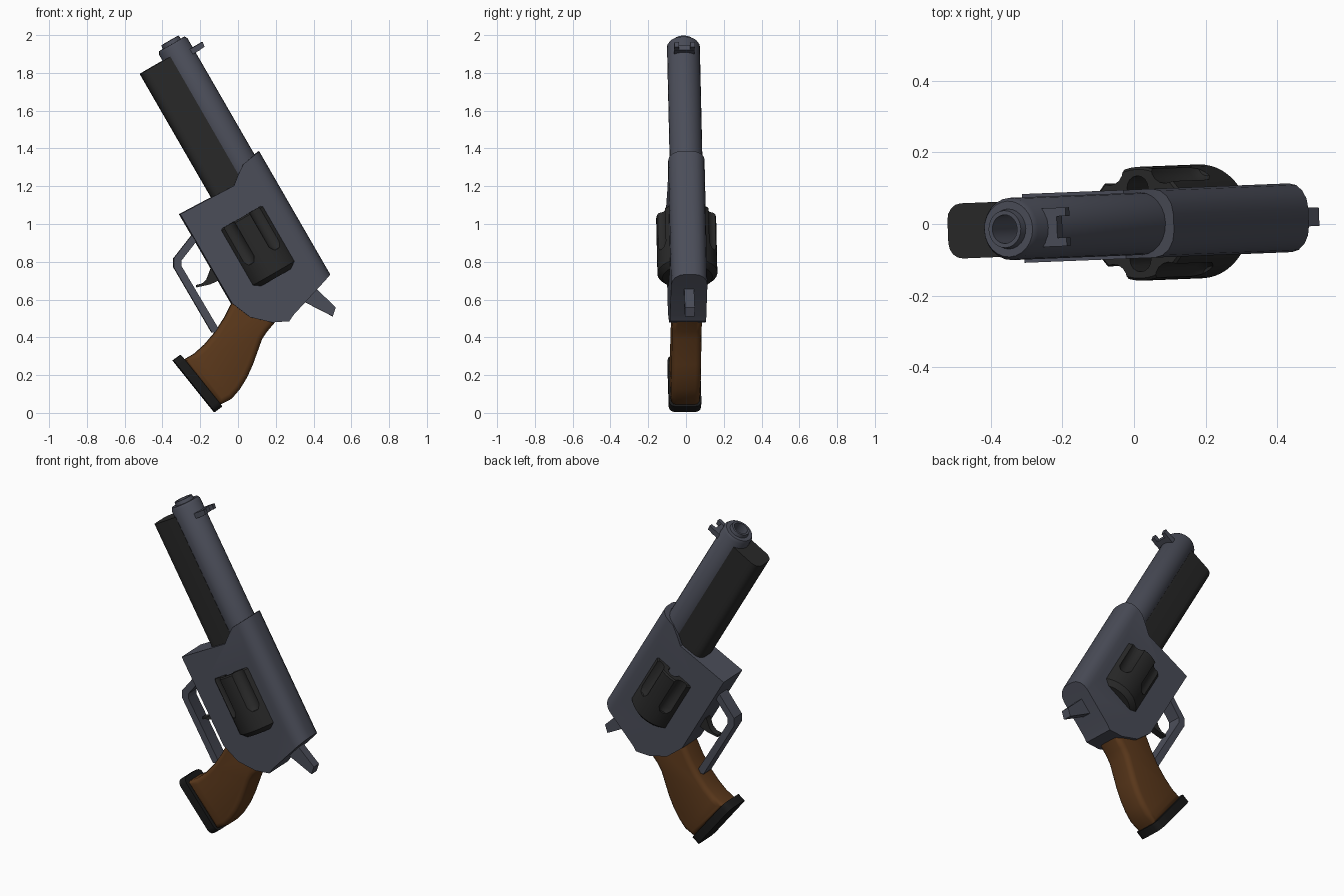
import bpy, bmesh
from math import sin, cos, pi, radians
from mathutils import Matrix

if "Cube" in bpy.data.objects:
    bpy.data.objects.remove(bpy.data.objects["Cube"])

# Local axes: GUN uses (along barrel, towards sights, sideways); FLAT uses (x, z, sideways)
YAW = Matrix.Rotation(0.04, 4, 'Z')
GUN = YAW @ Matrix(((-0.5, 0.866, 0, 0), (0, 0, 1, 0), (0.866, 0.5, 0, 0), (0, 0, 0, 1)))
FLAT = YAW @ Matrix(((1, 0, 0, 0), (0, 0, 1, 0), (0, 1, 0, 0), (0, 0, 0, 1)))


def material(name, r, g, b):
    m = bpy.data.materials.new(name)
    m.diffuse_color = (r, g, b, 1)
    m.use_nodes = True
    m.node_tree.nodes["Principled BSDF"].inputs["Base Color"].default_value = m.diffuse_color
    return m


STEEL = material("blued_steel", 0.07, 0.075, 0.1)
DARK = material("dark_steel", 0.022, 0.022, 0.022)
WOOD = material("wood", 0.105, 0.04, 0.011)
BLACK = material("black", 0.01, 0.01, 0.01)


def finish(name, bm, space, mat, angle=35):
    bm.transform(space)
    bmesh.ops.recalc_face_normals(bm, faces=bm.faces[:])
    me = bpy.data.meshes.new(name)
    bm.to_mesh(me)
    bm.free()
    me.materials.append(mat)
    me.shade_smooth()
    me.set_sharp_from_angle(angle=radians(angle))
    ob = bpy.data.objects.new(name, me)
    bpy.context.collection.objects.link(ob)
    return ob


def prism(name, pts, half, mat, space=GUN, bevel=0, segs=3, pick=None, centre=0):
    """Extrude a side profile to both sides, rounding the picked edges."""
    bm = bmesh.new()
    face = bm.faces.new([bm.verts.new((a, b, centre - half)) for a, b in pts])
    ext = bmesh.ops.extrude_face_region(bm, geom=[face])
    top = [v for v in ext["geom"] if isinstance(v, bmesh.types.BMVert)]
    bmesh.ops.translate(bm, verts=top, vec=(0, 0, 2 * half))
    bmesh.ops.recalc_face_normals(bm, faces=bm.faces[:])
    if bevel:
        edges = [e for e in bm.edges if pick(e.verts[0].co, e.verts[1].co)]
        bmesh.ops.bevel(bm, geom=edges, offset=bevel, segments=segs, profile=0.5,
                        affect='EDGES', clamp_overlap=True)
    return finish(name, bm, space, mat)


def add_lathe(bm, profile, t, y=0, n=32):
    """Revolve (position, radius) points about a line parallel to the barrel."""
    rings = []
    for s, r in profile:
        if r == 0:
            rings.append([bm.verts.new((s, t, y))] * n)
        else:
            rings.append([bm.verts.new((s, t + r * cos(2 * pi * i / n), y + r * sin(2 * pi * i / n)))
                          for i in range(n)])
    for a, b in zip(rings, rings[1:]):
        for i in range(n):
            j = (i + 1) % n
            bm.faces.new(list(dict.fromkeys((a[i], a[j], b[j], b[i]))))


def lathe(name, profile, t, mat, n=32):
    bm = bmesh.new()
    add_lathe(bm, profile, t, n=n)
    return finish(name, bm, GUN, mat)


def cut(ob, cutter):
    """Subtract the cutter, bake the result and drop the cutter."""
    cutter.hide_render = True
    mod = ob.modifiers.new("cut", 'BOOLEAN')
    mod.operation, mod.solver, mod.object = 'DIFFERENCE', 'EXACT', cutter
    dg = bpy.context.evaluated_depsgraph_get()
    me = bpy.data.meshes.new_from_object(ob.evaluated_get(dg))
    ob.modifiers.clear()
    ob.data = me
    me.shade_smooth()
    me.set_sharp_from_angle(angle=radians(35))
    bpy.data.objects.remove(cutter)


same_side = lambda a, b: abs(a.z - b.z) < 1e-4

# Frame with rounded top strap and cylinder window
frame = prism("frame", [(1.145, 0.789), (1.128, 0.679), (1.091, 0.626), (1.054, 0.579),
                        (1.066, 0.258), (0.519, 0.26), (0.408, 0.306), (0.326, 0.393),
                        (0.286, 0.475), (0.303, 0.509), (0.391, 0.789)], 0.096, STEEL,
              bevel=0.072, segs=4,
              pick=lambda a, b: same_side(a, b) and min(a.y, b.y) > 0.78)
cut(frame, prism("window_cutter", [(0.515, 0.368), (0.91, 0.368), (0.91, 0.69), (0.515, 0.69)],
                 0.3, STEEL))

# Barrel with muzzle ring and bore, and the lug beneath it
lathe("barrel", [(1.0, 0), (1.0, 0.087), (1.852, 0.087), (1.867, 0.078), (1.867, 0.056),
                 (1.888, 0.052), (1.888, 0.04), (1.75, 0.04), (1.75, 0)], 0.673, STEEL, 24)
prism("barrel_lug", [(1.03, 0.447), (1.814, 0.447), (1.814, 0.63), (1.03, 0.63)], 0.077, DARK,
      bevel=0.045, segs=4, pick=lambda a, b: same_side(a, b) and max(a.y, b.y) < 0.45)

# Cylinder: six flutes with chambers between them
AXIS = 0.53
cylinder = lathe("cylinder", [(0.522, 0), (0.522, 0.132), (0.548, 0.159), (0.882, 0.159),
                              (0.89, 0.152), (0.89, 0)], AXIS, DARK, 48)
bm = bmesh.new()
for k in range(6):
    f, c = k * pi / 3, k * pi / 3 + pi / 6
    add_lathe(bm, [(0.645, 0), (0.652, 0.028), (0.68, 0.044), (1.0, 0.044), (1.0, 0)],
              AXIS + 0.178 * cos(f), 0.178 * sin(f), 16)
    add_lathe(bm, [(0.6, 0), (0.6, 0.034), (1.0, 0.034), (1.0, 0)],
              AXIS + 0.1 * cos(c), 0.1 * sin(c), 16)
cut(cylinder, finish("cylinder_cutter", bm, GUN, DARK))
lathe("cylinder_pin", [(0.5, 0), (0.5, 0.025), (0.93, 0.025), (0.93, 0)], AXIS, DARK, 16)

# Front sight: base with two prongs
prism("front_sight_base", [(1.765, 0.72), (1.795, 0.72), (1.795, 0.788), (1.765, 0.788)],
      0.054, STEEL)
for side, name in ((-1, "left"), (1, "right")):
    prism("front_sight_prong_" + name,
          [(1.765, 0.74), (1.796, 0.74), (1.796, 0.818), (1.768, 0.814)],
          0.012, STEEL, centre=side * 0.042)

# Hammer and trigger
prism("hammer", [(0.30, 0.64), (0.336, 0.596), (0.501, 0.511), (0.517, 0.559),
                 (0.411, 0.66), (0.36, 0.72)], 0.026, STEEL, FLAT)
prism("trigger", [(-0.10, 0.78), (-0.146, 0.762), (-0.167, 0.707), (-0.19, 0.685), (-0.222, 0.677),
                  (-0.22, 0.664), (-0.146, 0.681), (-0.112, 0.697), (-0.06, 0.74)],
      0.02, DARK, FLAT)

# Trigger guard band
prism("trigger_guard", [(-0.20, 0.985), (-0.241, 0.947), (-0.342, 0.818), (-0.342, 0.771),
                        (-0.14, 0.425), (-0.095, 0.43), (-0.3, 0.776), (-0.3, 0.808),
                        (-0.216, 0.915), (-0.17, 0.95)], 0.04, STEEL, FLAT)

# Rounded wooden grip and its butt plate
prism("grip", [(0.0, 0.64), (-0.034, 0.58), (-0.072, 0.506), (-0.12, 0.43), (-0.177, 0.363),
               (-0.23, 0.315), (-0.289, 0.28), (-0.098, 0.042), (-0.035, 0.075), (0.008, 0.125),
               (0.045, 0.185), (0.077, 0.255), (0.125, 0.389), (0.152, 0.43), (0.199, 0.485),
               (0.2, 0.6)], 0.078, WOOD, FLAT, bevel=0.03, segs=3, pick=same_side)
prism("butt_plate", [(-0.345, 0.278), (-0.305, 0.307), (-0.085, 0.034), (-0.125, 0.004)],
      0.086, BLACK, FLAT, bevel=0.035, segs=3,
      pick=lambda a, b: same_side(a, b) and (a - b).length < 0.1)
